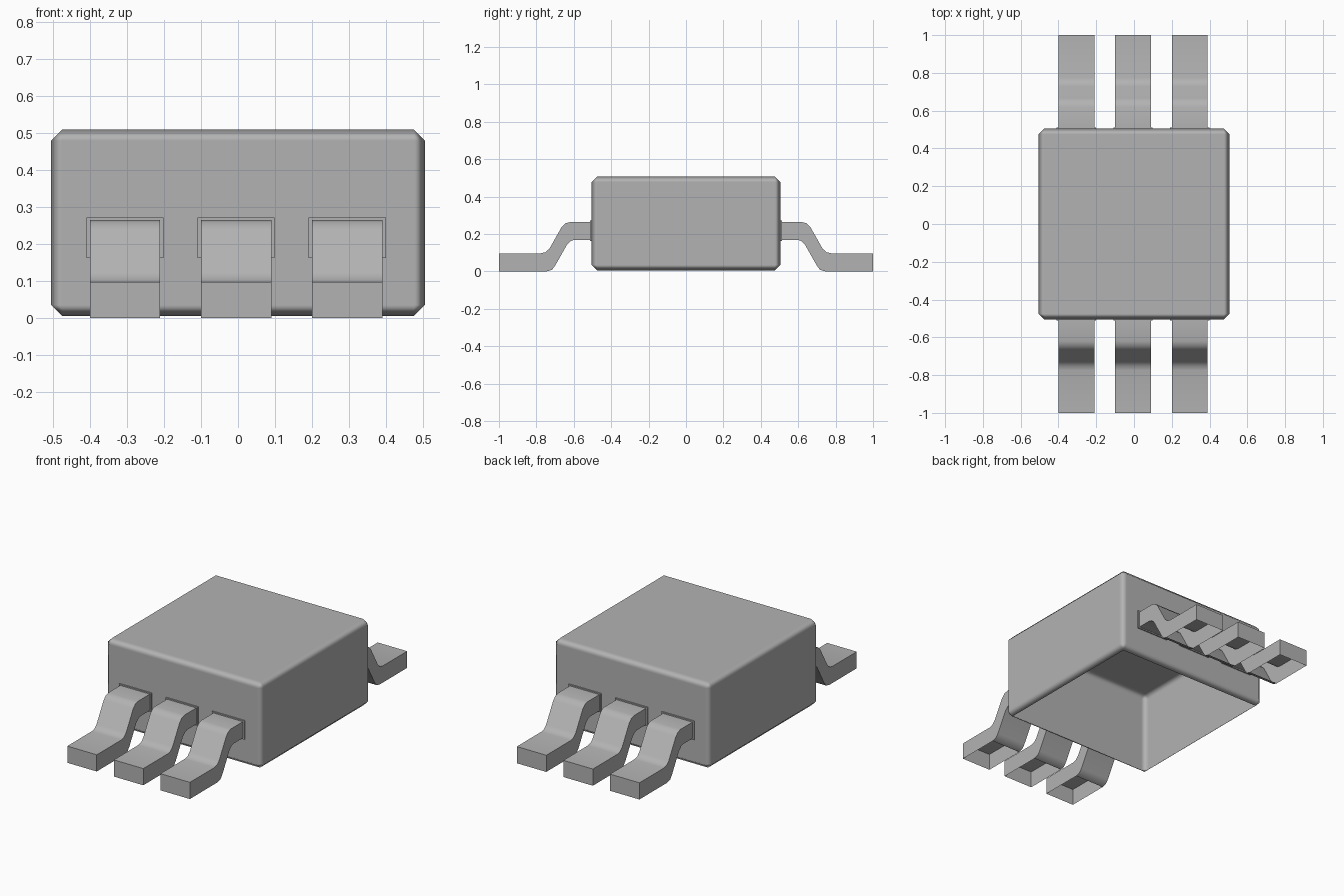
import bpy, bmesh, math
from mathutils import Vector

if "Cube" in bpy.data.objects:
    bpy.data.objects.remove(bpy.data.objects["Cube"])

grey = bpy.data.materials.new("mid_grey")
grey.diffuse_color = (0.45, 0.45, 0.45, 1.0)
grey.use_nodes = True
grey.node_tree.nodes["Principled BSDF"].inputs["Base Color"].default_value = grey.diffuse_color


def add_object(name, bm, angle):
    mesh = bpy.data.meshes.new(name)
    bm.to_mesh(mesh)
    bm.free()
    mesh.materials.append(grey)
    obj = bpy.data.objects.new(name, mesh)
    bpy.context.collection.objects.link(obj)
    bpy.ops.object.select_all(action='DESELECT')
    obj.select_set(True)
    bpy.context.view_layer.objects.active = obj
    bpy.ops.object.shade_smooth_by_angle(angle=math.radians(angle))
    return obj


# Chamfered package body, a thin shell that is open underneath
bm = bmesh.new()
bmesh.ops.create_cube(bm, size=1.0)
for v in bm.verts:
    v.co.x *= 1.01
    v.co.y *= 1.01
    v.co.z = v.co.z * 0.503 + 0.2565
bmesh.ops.bevel(bm, geom=bm.edges[:], offset=0.03, segments=1, affect='EDGES')
bmesh.ops.recalc_face_normals(bm, faces=bm.faces)

# Panels shade flat: each corner takes the normal of its large panel
normals = []
bm.verts.index_update()
for v in bm.verts:
    panel = max(v.link_faces, key=lambda f: f.calc_area())
    normals.append((v.co.copy(), panel.normal.copy()))
bottom = [f for f in bm.faces if f.normal.z < -0.99]
bmesh.ops.delete(bm, geom=bottom, context='FACES_ONLY')
body = add_object("package_body", bm, 60)
body.data.normals_split_custom_set_from_vertices(
    [min(normals, key=lambda n: (n[0] - Vector(v.co)).length)[1]
     for v in body.data.vertices])

# Lead stations from body to toe: top (y, z), bottom (y, z), half width
STATIONS = [
    (0.505, 0.271, 0.505, 0.162, 0.104),
    (0.512, 0.271, 0.512, 0.162, 0.104),
    (0.512, 0.264, 0.512, 0.169, 0.095),
    (0.620, 0.264, 0.595, 0.169, 0.095),
    (0.645, 0.257, 0.615, 0.163, 0.095),
    (0.665, 0.237, 0.635, 0.145, 0.095),
    (0.730, 0.122, 0.700, 0.030, 0.095),
    (0.750, 0.103, 0.717, 0.008, 0.095),
    (0.775, 0.097, 0.745, 0.000, 0.095),
    (1.000, 0.097, 1.000, 0.000, 0.095),
]


def lead(name, x, side):
    bm = bmesh.new()
    rings = []
    for ty, tz, by, bz, w in STATIONS:
        rings.append([bm.verts.new((x + sx * w, side * y, z)) for sx, y, z in
                      ((-1, ty, tz), (1, ty, tz), (1, by, bz), (-1, by, bz))])
    for a, b in zip(rings, rings[1:]):
        for i in range(4):
            # the sole of the foot stays open
            if i == 2 and b is rings[-1]:
                continue
            j = (i + 1) % 4
            bm.faces.new((a[i], a[j], b[j], b[i]))
    bm.faces.new(rings[-1])
    bmesh.ops.recalc_face_normals(bm, faces=bm.faces)
    add_object(name, bm, 40)


# Three gull-wing leads on each side
for side, label in ((-1, "front"), (1, "back")):
    for n, x in enumerate((-0.305, -0.005, 0.295)):
        lead(f"{label}_lead_{n + 1}", x, side)
